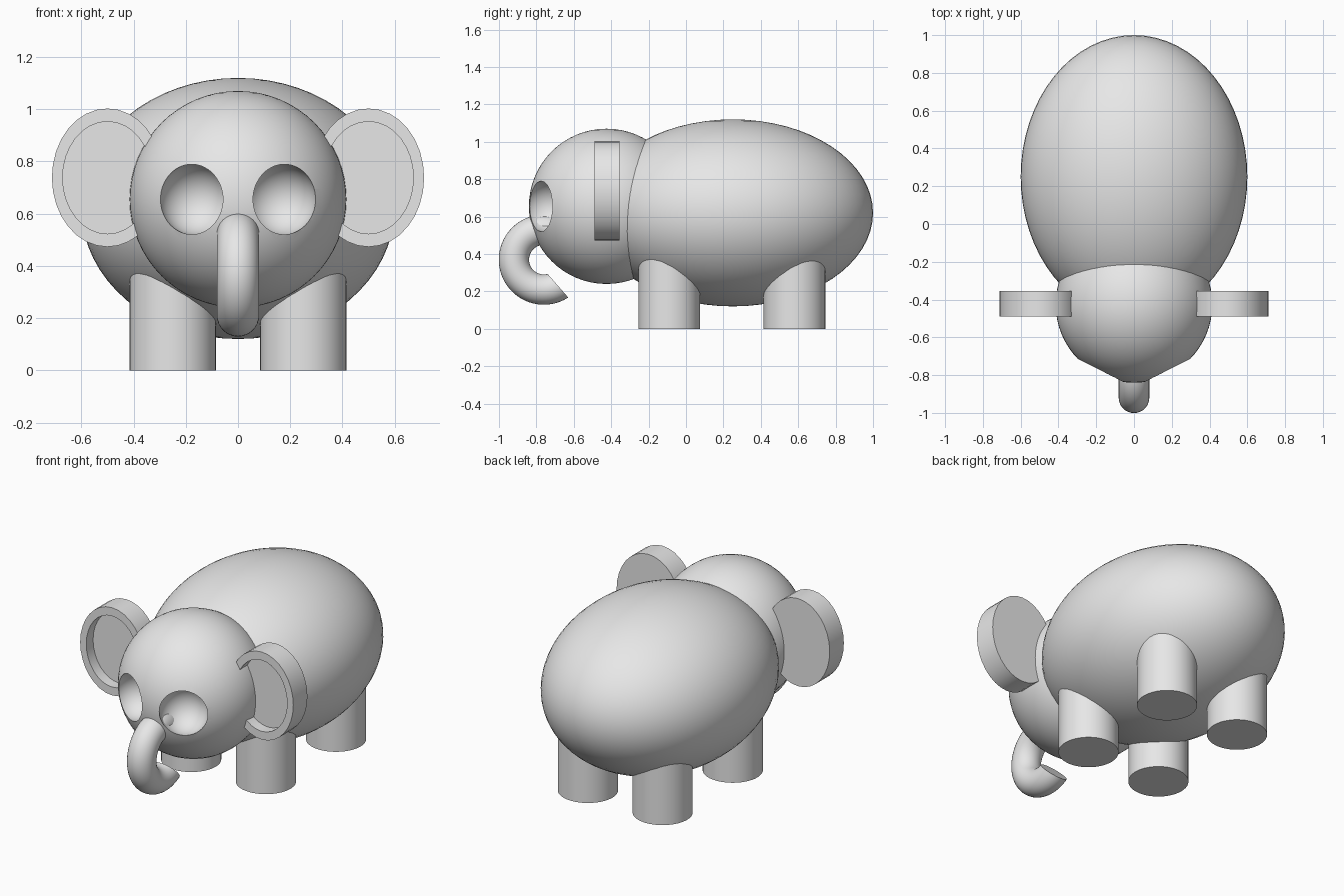
import bpy, bmesh, math
from mathutils import Vector

if "Cube" in bpy.data.objects:
    bpy.data.objects.remove(bpy.data.objects["Cube"])

GREY = (0.8, 0.8, 0.8, 1)
grey = bpy.data.materials.new("plain_grey")
grey.use_nodes = True
grey.diffuse_color = GREY
grey.node_tree.nodes["Principled BSDF"].inputs["Base Color"].default_value = GREY


def finish(obj, name):
    """Name, colour and smooth a part."""
    obj.name = name
    obj.data.materials.clear()
    obj.data.materials.append(grey)
    bpy.ops.object.select_all(action='DESELECT')
    obj.select_set(True)
    bpy.context.view_layer.objects.active = obj
    bpy.ops.object.shade_smooth_by_angle(angle=math.radians(35))
    return obj


def ellipsoid(centre, radii):
    bpy.ops.mesh.primitive_uv_sphere_add(segments=64, ring_count=32, location=centre)
    obj = bpy.context.object
    obj.scale = radii
    bpy.ops.object.transform_apply(location=False, rotation=False, scale=True)
    return obj


def from_bmesh(bm, name):
    bmesh.ops.recalc_face_normals(bm, faces=bm.faces)
    mesh = bpy.data.meshes.new(name)
    bm.to_mesh(mesh)
    bm.free()
    obj = bpy.data.objects.new(name, mesh)
    bpy.context.collection.objects.link(obj)
    return finish(obj, name)


# Body
finish(ellipsoid((0, 0.25, 0.62), (0.6, 0.75, 0.5)), "body")

# Head with two hollow eye sockets
head = ellipsoid((0, -0.425, 0.655), (0.415,) * 3)
for side in (-1, 1):
    cutter = ellipsoid((0.165 * side, -0.75, 0.655), (0.137,) * 3)
    cut = head.modifiers.new("socket", 'BOOLEAN')
    cut.operation = 'DIFFERENCE'
    cut.solver = 'EXACT'
    cut.object = cutter
    bpy.context.view_layer.objects.active = head
    bpy.ops.object.modifier_apply(modifier=cut.name)
    bpy.data.objects.remove(cutter)
finish(head, "head")

# Legs
for side, word in ((-1, "right"), (1, "left")):
    for y, end in ((-0.09, "front"), (0.58, "rear")):
        bpy.ops.mesh.primitive_cylinder_add(
            vertices=48, radius=0.165, depth=0.5, location=(0.25 * side, y, 0.25))
        finish(bpy.context.object, f"{end}_{word}_leg")


# Ears: thick oval discs with a recessed front
def ear(side, name, segments=32):
    bm = bmesh.new()
    # each ring: x radius, z radius, y
    rings = ((0.213, 0.265, -0.355), (0.213, 0.265, -0.49),
             (0.172, 0.215, -0.49), (0.172, 0.215, -0.425))
    loops = []
    for rx, rz, y in rings:
        loop = []
        for i in range(segments):
            a = math.tau * i / segments
            loop.append(bm.verts.new((side * 0.5 + rx * math.cos(a), y, 0.738 + rz * math.sin(a))))
        loops.append(loop)
    for a, b in zip(loops, loops[1:]):
        for i in range(segments):
            j = (i + 1) % segments
            bm.faces.new((a[i], a[j], b[j], b[i]))
    bm.faces.new(loops[0])
    bm.faces.new(loops[-1])
    return from_bmesh(bm, name)


ear(-1, "right_ear")
ear(1, "left_ear")


# Trunk: a tube swept along an arc, with a slanted cut at the tip
def trunk(bend=0.16, tube=0.081, steps=48, sides=32):
    bm = bmesh.new()
    centre = Vector((0, -0.76, 0.37))
    loops = []
    for s in range(steps + 1):
        a = math.radians(50 + 275 * s / steps)
        out = Vector((0, math.cos(a), math.sin(a)))
        loop = []
        for i in range(sides):
            t = math.tau * i / sides
            loop.append(bm.verts.new(
                centre + out * (bend + tube * math.cos(t)) + Vector((tube * math.sin(t), 0, 0))))
        loops.append(loop)
    for a, b in zip(loops, loops[1:]):
        for i in range(sides):
            j = (i + 1) % sides
            bm.faces.new((a[i], a[j], b[j], b[i]))
    lower = [f for f in bm.faces if f.calc_center_median().z < 0.36]
    edges = {e for f in lower for e in f.edges}
    verts = {v for f in lower for v in f.verts}
    bmesh.ops.bisect_plane(bm, geom=lower + list(edges) + list(verts), plane_co=(0, -0.63, 0.168),
                           plane_no=(0, 0.128, 0.112), clear_outer=True)
    bmesh.ops.holes_fill(bm, edges=[e for e in bm.edges if e.is_boundary])
    return from_bmesh(bm, "trunk")


trunk()
